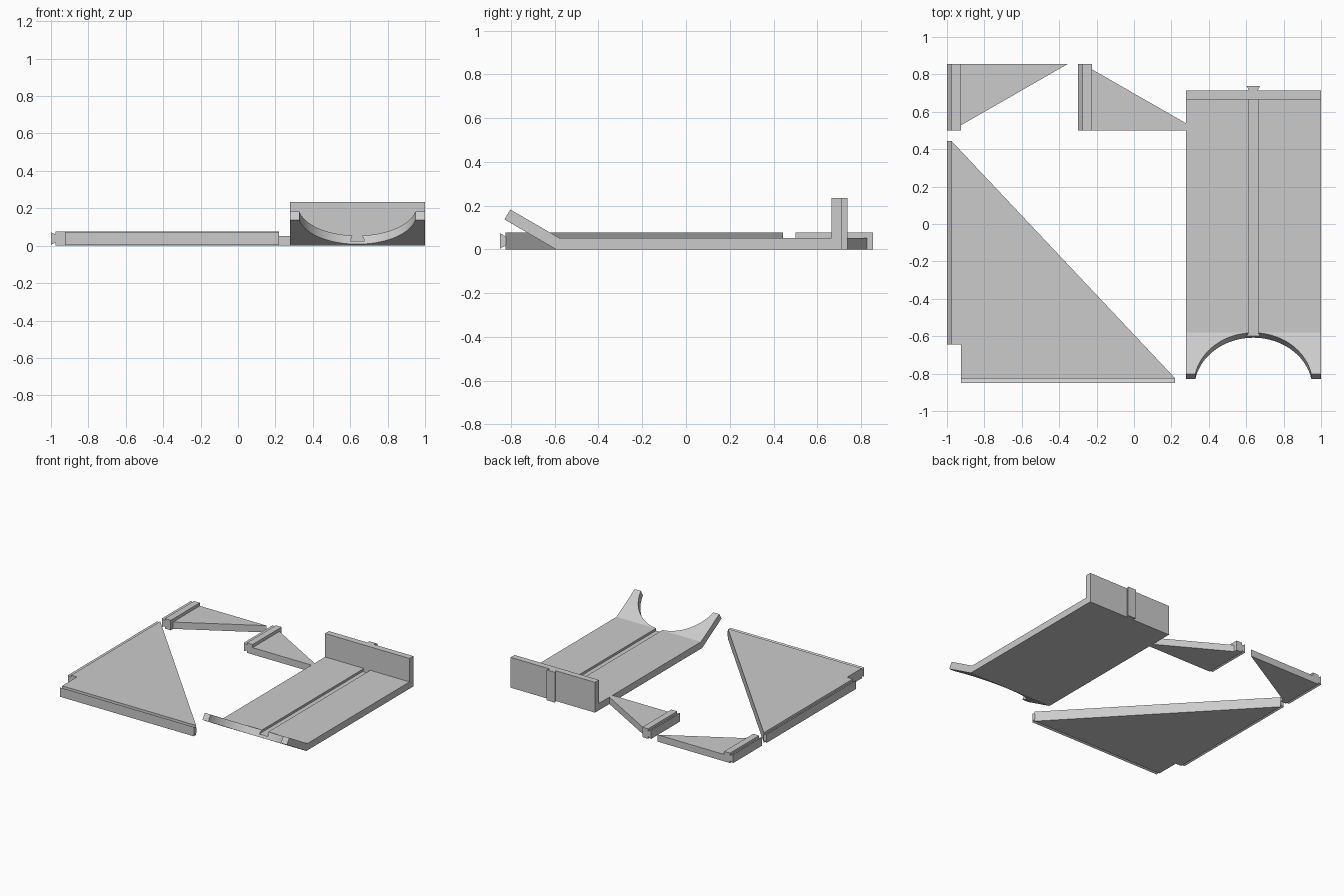
import bpy, bmesh, math
from mathutils import Vector

cube = bpy.data.objects.get("Cube")
if cube:
    bpy.data.objects.remove(cube, do_unlink=True)

GREY = (0.6, 0.6, 0.6, 1)
grey = bpy.data.materials.new("plain grey")
grey.use_nodes = True
grey.diffuse_color = GREY
grey.node_tree.nodes["Principled BSDF"].inputs["Base Color"].default_value = GREY

PANEL, PLATE = 0.077, 0.053      # heights of the thick and thin sheets
MID = 0.638                      # centre line of the long plate


def prism(name, outline, axis, lo, hi):
    """Extrude a 2D outline along x, y or z from lo to hi."""
    place = {"x": lambda a, b, t: (t, a, b),
             "y": lambda a, b, t: (a, t, b),
             "z": lambda a, b, t: (a, b, t)}[axis]
    bm = bmesh.new()
    face = bm.faces.new([bm.verts.new(place(a, b, lo)) for a, b in outline])
    new = bmesh.ops.extrude_face_region(bm, geom=[face])["geom"]
    shift = Vector(place(0, 0, hi - lo))
    bmesh.ops.translate(bm, vec=shift, verts=[v for v in new if isinstance(v, bmesh.types.BMVert)])
    bmesh.ops.recalc_face_normals(bm, faces=bm.faces)
    mesh = bpy.data.meshes.new(name)
    bm.to_mesh(mesh)
    bm.free()
    mesh.materials.append(grey)
    obj = bpy.data.objects.new(name, mesh)
    bpy.context.collection.objects.link(obj)
    return obj


def dovetail(root, tip, centre, narrow, wide):
    """Trapezoid as (depth, across) pairs, widening towards the tip."""
    return [(root, centre - narrow), (tip, centre - wide),
            (tip, centre + wide), (root, centre + narrow)]


def swap(points):
    return [(b, a) for a, b in points]


def cut(target, cutter):
    cutter.hide_render = True
    mod = target.modifiers.new("cut", "BOOLEAN")
    mod.operation = "DIFFERENCE"
    mod.solver = "EXACT"
    mod.object = cutter
    bpy.context.view_layer.objects.active = target
    bpy.ops.object.modifier_apply(modifier=mod.name)
    bpy.data.objects.remove(cutter, do_unlink=True)


# Long plate with upright back wall and sloped front lip
plate = prism("long_plate", [
    (-0.594, 0), (0.713, 0), (0.713, 0.234), (0.665, 0.234), (0.665, PLATE),
    (-0.58, PLATE), (-0.803, 0.182), (-0.83, 0.137)], "x", 0.278, 1.0)

# Round arch cut square through the sloped lip
radius, tilt = 0.316, math.radians(30)
bpy.ops.mesh.primitive_cylinder_add(
    vertices=96, radius=radius, depth=0.4, rotation=(-tilt, 0, 0),
    location=(MID, -0.582 - radius * math.cos(tilt), PLATE + radius * math.sin(tilt)))
arch = bpy.context.object
arch.data.materials.append(grey)
cut(plate, arch)

# Dovetail groove along the plate, and the tongue behind the wall
cut(plate, prism("groove_cutter", swap(dovetail(PLATE + 0.004, 0.026, MID, 0.025, 0.038)),
                 "y", -0.62, 0.665))
prism("wall_tongue", swap(dovetail(0.71, 0.738, MID, 0.021, 0.036)), "z", 0, 0.234)

# Large triangular panel with tongues on its two straight edges
prism("triangle_panel", [
    (-0.975, 0.443), (-0.975, -0.645), (-0.925, -0.645), (-0.925, -0.825),
    (0.22, -0.825)], "z", 0, PANEL)
mid_z = PANEL / 2
prism("panel_side_tongue", dovetail(-0.973, -1.0, mid_z, 0.02, 0.033), "y", -0.645, 0.443)
prism("panel_front_tongue", dovetail(-0.823, -0.851, mid_z, 0.02, 0.036), "x", -0.925, 0.22)

# Two braces, mirror images of each other: foot, tongue and tapering web
for name, x, base, far in (("left_back", -1.0, 0.855, 0.527), ("middle_back", -0.3, 0.5, 0.828)):
    foot_far = 0.5 if base > far else 0.855
    lo, hi = sorted((base, foot_far))
    foot = [(x + 0.025, lo), (x + 0.075, lo), (x + 0.075, hi), (x + 0.025, hi)]
    prism(name + "_brace_foot", foot, "z", 0, PANEL)
    prism(name + "_brace_tongue", dovetail(x + 0.027, x, mid_z, 0.02, 0.033), "y", lo, hi)
    prism(name + "_brace_web", [(x + 0.073, base), (x + 0.645, base), (x + 0.073, far)],
          "z", 0, PLATE)

# Smooth the arch wall while keeping every crisp edge
bpy.ops.object.select_all(action="DESELECT")
plate.select_set(True)
bpy.context.view_layer.objects.active = plate
bpy.ops.object.shade_smooth_by_angle(angle=math.radians(20))
